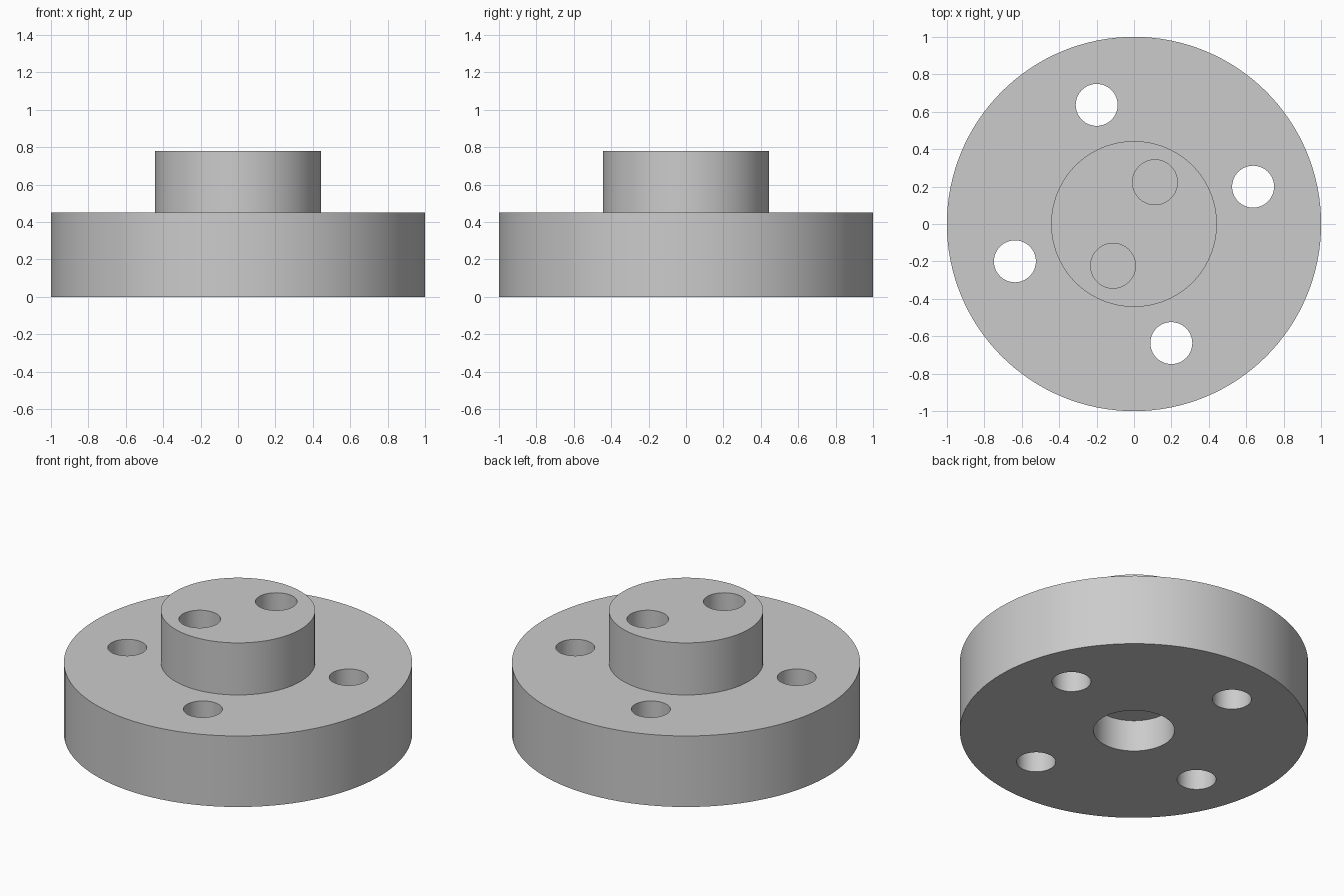
import bpy
from math import cos, sin, radians

cube = bpy.data.objects.get("Cube")
if cube:
    bpy.data.objects.remove(cube, do_unlink=True)

steel = bpy.data.materials.new("light_grey_metal")
steel.use_nodes = True
GREY = (0.6, 0.6, 0.6, 1)
steel.diffuse_color = GREY
steel.node_tree.nodes["Principled BSDF"].inputs["Base Color"].default_value = GREY

DISC_TOP, HUB_TOP = 0.45, 0.78


def cylinder(name, radius, bottom, top, x=0, y=0, sides=64):
    bpy.ops.mesh.primitive_cylinder_add(
        vertices=sides, radius=radius, depth=top - bottom,
        location=(x, y, (bottom + top) / 2))
    obj = bpy.context.object
    obj.name = name
    obj.data.materials.append(steel)
    return obj


def combine(body, tool, operation):
    mod = body.modifiers.new(tool.name, 'BOOLEAN')
    mod.operation = operation
    mod.solver = 'EXACT'
    mod.object = tool
    bpy.context.view_layer.objects.active = body
    bpy.ops.object.modifier_apply(modifier=mod.name)
    bpy.data.objects.remove(tool, do_unlink=True)


# Round base with a raised hub
flange = cylinder("flange", 1.0, 0, DISC_TOP, sides=128)
combine(flange, cylinder("hub", 0.443, DISC_TOP - 0.1, HUB_TOP, sides=96), 'UNION')

# Four bolt holes through the base
for i in range(4):
    a = radians(17.4 + 90 * i)
    hole = cylinder("bolt_hole", 0.112, -0.1, DISC_TOP + 0.1,
                    0.667 * cos(a), 0.667 * sin(a))
    combine(flange, hole, 'DIFFERENCE')

# Two blind holes in the hub
for side in (1, -1):
    hole = cylinder("pin_hole", 0.12, DISC_TOP, HUB_TOP + 0.1,
                    side * 0.112, side * 0.223)
    combine(flange, hole, 'DIFFERENCE')

# Shallow central bore underneath
combine(flange, cylinder("centre_bore", 0.233, -0.1, 0.2), 'DIFFERENCE')

# Smooth round walls with crisp rims
bpy.ops.object.select_all(action='DESELECT')
flange.select_set(True)
bpy.context.view_layer.objects.active = flange
bpy.ops.object.shade_smooth_by_angle(angle=radians(30))
